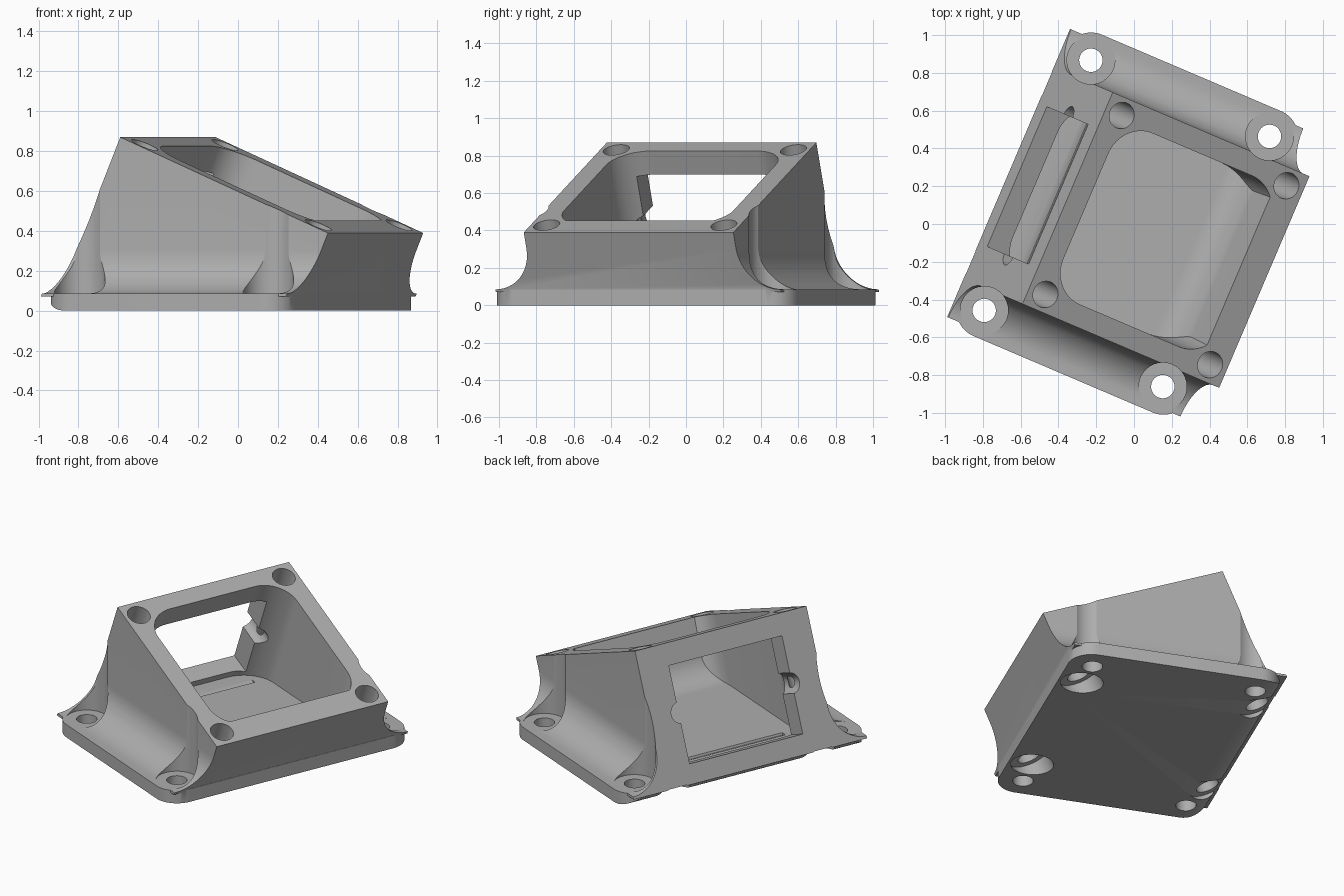
import bpy, math
from mathutils import Matrix, Vector

if "Cube" in bpy.data.objects:
    bpy.data.objects.remove(bpy.data.objects["Cube"], do_unlink=True)

TILT = math.radians(23)
MID_V = -0.012
SIDE = 1.23            # edge length of the tilted square face
HALF = 0.609           # half width of the housing
PLATE_TOP = 0.085

# Frames: plain, tilted at the top ridge, side profile
PLAIN = Matrix.Translation((0, MID_V, 0))
TILTED = Matrix.Translation((-0.377, MID_V, 0.87)) @ Matrix.Rotation(TILT, 4, 'Y')
PROFILE_UZ = PLAIN @ Matrix.Rotation(math.pi / 2, 4, 'X')
PROFILE_VZ = PLAIN @ Matrix(((0, 0, 1, 0), (1, 0, 0, 0), (0, 1, 0, 0), (0, 0, 0, 1)))

grey = bpy.data.materials.new("plain grey")
grey.use_nodes = True
COLOUR = (0.42, 0.42, 0.42, 1)
grey.diffuse_color = COLOUR
grey.node_tree.nodes["Principled BSDF"].inputs["Base Color"].default_value = COLOUR


def arc(cx, cy, rx, ry, start, end, steps=16):
    angles = [math.radians(start + (end - start) * i / steps) for i in range(steps + 1)]
    return [(cx + rx * math.cos(a), cy + ry * math.sin(a)) for a in angles]


def rounded(x0, x1, y0, y1, r):
    return (arc(x1 - r, y1 - r, r, r, 0, 90) + arc(x0 + r, y1 - r, r, r, 90, 180)
            + arc(x0 + r, y0 + r, r, r, 180, 270) + arc(x1 - r, y0 + r, r, r, 270, 360))


def circle(x, y, r):
    return arc(x, y, r, r, 0, 360, 40)[:-1]


def rect(x0, x1, y0, y1):
    return [(x0, y0), (x1, y0), (x1, y1), (x0, y1)]


def prism(name, outline, low, high, frame):
    """Solid with the given outline between two depths of a frame."""
    n = len(outline)
    verts = [frame @ Vector((x, y, h)) for h in (low, high) for x, y in outline]
    faces = [list(range(n))[::-1], list(range(n, 2 * n))]
    faces += [[i, (i + 1) % n, n + (i + 1) % n, n + i] for i in range(n)]
    mesh = bpy.data.meshes.new(name)
    mesh.from_pydata(verts, [], faces)
    mesh.materials.append(grey)
    obj = bpy.data.objects.new(name, mesh)
    bpy.context.collection.objects.link(obj)
    return obj


def combine(target, tool, operation='DIFFERENCE'):
    mod = target.modifiers.new("combine", 'BOOLEAN')
    mod.operation, mod.object, mod.solver = operation, tool, 'EXACT'
    graph = bpy.context.evaluated_depsgraph_get()
    mesh = bpy.data.meshes.new_from_object(target.evaluated_get(graph))
    target.modifiers.clear()
    target.data = mesh
    bpy.data.objects.remove(tool, do_unlink=True)


# Housing: flared cross-section trimmed by the tilted box
R = 0.22
flare = arc(HALF + R, PLATE_TOP + R, R, R, 270, 180)
section = [(HALF + R, 0.07)] + flare + [(HALF, 1.2)]
section += [(-v, z) for v, z in reversed(section)]
housing = prism("angled_housing", section, -1.2, 1.2, PROFILE_VZ)
combine(housing, prism("trim", rect(0, SIDE, -1, 1), -1.6, 0, TILTED), 'INTERSECT')

# Base plate, rounded underneath along its rear edge
plate = prism("base_plate", rounded(-0.695, 0.628, -0.867, 0.867, 0.145), 0, PLATE_TOP, PLAIN)
under = arc(-0.565, 0.075, 0.13, 0.075, 180, 270) + [(1, 0), (1, 0.2), (-0.695, 0.2)]
under = [(u, z - 0.0005 if z == 0 else z) for u, z in under]
combine(plate, prism("trim", under, -1, 1, PROFILE_UZ), 'INTERSECT')
combine(housing, plate, 'UNION')

# Cavity: tilted rounded shaft ending on a level floor with a curved edge
cavity = prism("cavity", rounded(0.115, 1.115, -0.492, 0.492, 0.19), -1.3, 0.1, TILTED)
floor = [(-1, 0.1)] + arc(0.33, 0.3, 0.2, 0.2, 270, 337) + [(0.95, 1.3), (-1, 1.3)]
combine(cavity, prism("trim", floor, -1, 1, PROFILE_UZ), 'INTERSECT')
combine(housing, cavity)

# Rear window with a round notch in each jamb
WALL = TILTED @ Matrix.Rotation(-math.pi / 2, 4, 'Y')   # local x runs down/up the rear wall
combine(housing, prism("window", rect(-0.745, -0.137, -0.402, 0.402), -0.25, 0.2, WALL))
for side in (-1, 1):
    notch = prism("notch", circle(-0.43, side * 0.39, 0.065), -0.25, 0.07, WALL)
    combine(housing, notch)

# Plate screw holes with driver clearance, and holes square to the tilted face
for side in (-1, 1):
    for u in (-0.55, 0.478):
        v = side * 0.72
        combine(housing, prism("clearance", circle(u, v, 0.127), PLATE_TOP, 1.2, PLAIN))
        combine(housing, prism("hole", circle(u, v, 0.062), -0.1, 0.2, PLAIN))
    for s, seat in ((0.1, 0.035), (1.13, 0.05)):
        v = side * 0.515
        depth = (0.87 - s * math.sin(TILT) - seat) / math.cos(TILT)
        combine(housing, prism("hole", circle(s, v, 0.071), -1.3, 0.1, TILTED))
        combine(housing, prism("recess", circle(s, v, 0.12), -1.4, -depth, TILTED))

# Turn the finished mount and shade its curves
housing.data.transform(Matrix.Rotation(math.radians(-23.1), 4, 'Z'))
bpy.ops.object.select_all(action='DESELECT')
housing.select_set(True)
bpy.context.view_layer.objects.active = housing
bpy.ops.object.shade_smooth_by_angle(angle=math.radians(30))
